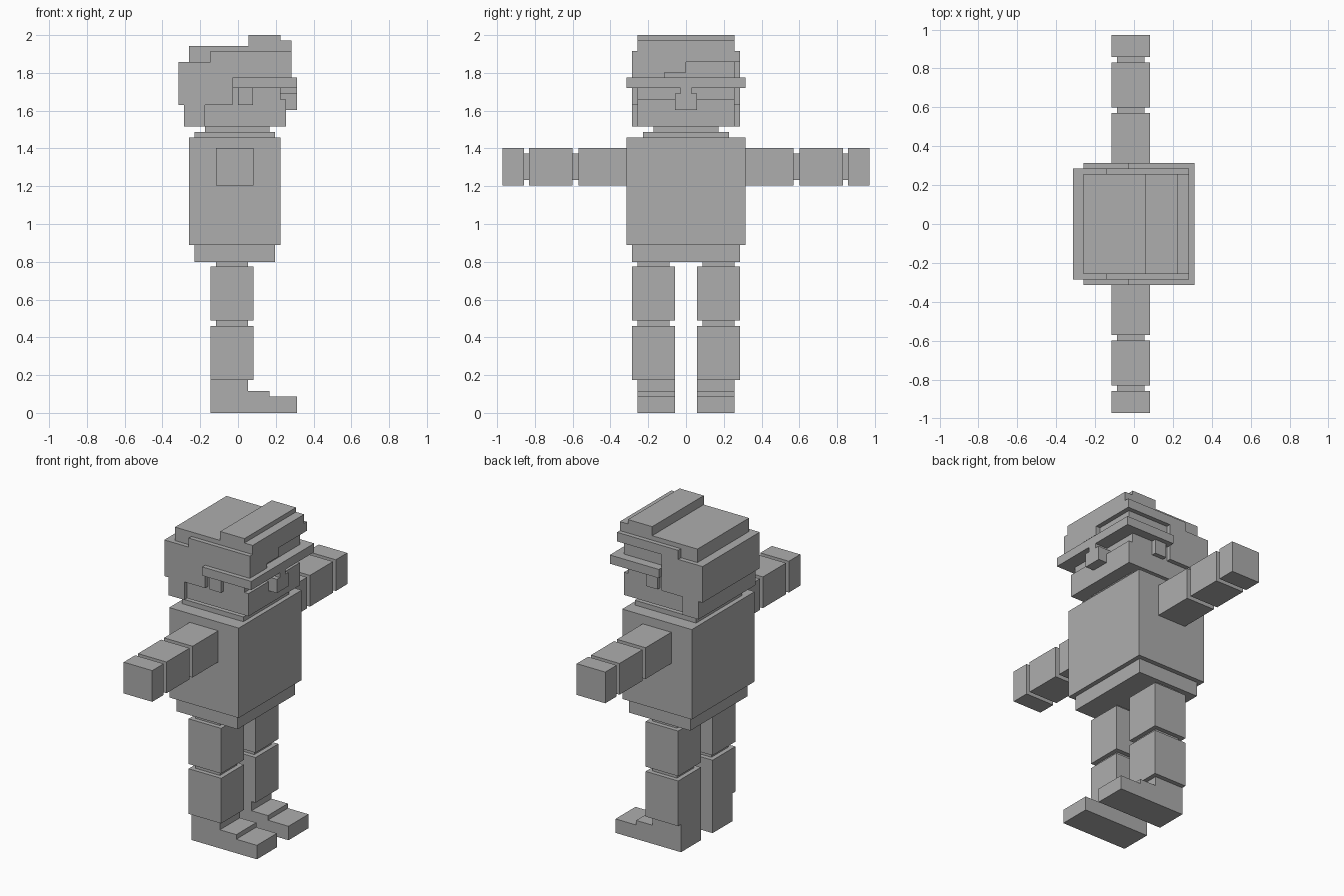
import bpy
import bmesh

if "Cube" in bpy.data.objects:
    bpy.data.objects.remove(bpy.data.objects["Cube"], do_unlink=True)

grey = bpy.data.materials.new("plain grey")
grey.use_nodes = True
grey.diffuse_color = (0.42, 0.42, 0.42, 1)
grey.node_tree.nodes["Principled BSDF"].inputs["Base Color"].default_value = (0.42, 0.42, 0.42, 1)


def box(name, x, y, z):
    """Box from the (low, high) range on each axis."""
    bm = bmesh.new()
    bmesh.ops.create_cube(bm, size=1)
    for v in bm.verts:
        v.co = [r[0] if c < 0 else r[1] for c, r in zip(v.co, (x, y, z))]
    mesh = bpy.data.meshes.new(name)
    bm.to_mesh(mesh)
    bm.free()
    mesh.materials.append(grey)
    obj = bpy.data.objects.new(name, mesh)
    bpy.context.collection.objects.link(obj)
    return obj


def centred(name, x, half, z):
    return box(name, x, (-half, half), z)


def pair(name, x, y, z):
    box(name + "_a", x, y, z)
    box(name + "_b", x, (-y[1], -y[0]), z)


# Body
centred("torso", (-0.26, 0.225), 0.314, (0.89, 1.457))
centred("hips", (-0.23, 0.197), 0.285, (0.80, 0.89))
centred("collar", (-0.23, 0.197), 0.228, (1.457, 1.487))
centred("neck", (-0.175, 0.168), 0.172, (1.487, 1.517))

# Arms, stretched to both sides
arm_x, arm_z = (-0.117, 0.082), (1.205, 1.402)
for part, y in (("upper_arm", (0.314, 0.57)), ("forearm", (0.6, 0.83)), ("hand", (0.858, 0.972))):
    pair(part, arm_x, y, arm_z)
for part, y in (("elbow", (0.57, 0.6)), ("wrist", (0.83, 0.858))):
    pair(part, (-0.088, 0.054), y, (1.233, 1.374))

# Legs
leg_x, leg_y = (-0.145, 0.082), (0.058, 0.285)
pair("thigh", leg_x, leg_y, (0.49, 0.775))
pair("shin", leg_x, leg_y, (0.175, 0.46))
for part, z in (("hip_joint", (0.775, 0.80)), ("knee", (0.46, 0.49))):
    pair(part, (-0.117, 0.054), (0.087, 0.257), z)

# Stepped feet
foot_y = (0.058, 0.257)
pair("ankle", (-0.145, 0.054), foot_y, (0, 0.175))
pair("instep", (0.054, 0.168), foot_y, (0, 0.117))
pair("toe", (0.168, 0.312), foot_y, (0, 0.088))

# Face, with the eye band set back
centred("lower_face", (-0.26, 0.253), 0.257, (1.517, 1.66))
centred("eye_band", (-0.26, 0.225), 0.257, (1.66, 1.72))
centred("forehead", (-0.26, 0.253), 0.257, (1.72, 1.86))
centred("nose", (0.25, 0.312), 0.058, (1.603, 1.66))
pair("ear", (0, 0.08), (0.25, 0.285), (1.63, 1.72))

# Glasses
centred("glasses_band", (-0.03, 0.312), 0.314, (1.72, 1.775))
centred("glasses_bridge", (0.22, 0.312), 0.028, (1.66, 1.72))
centred("glasses_nose_pads", (0.22, 0.312), 0.058, (1.66, 1.69))

# Hair at the back and sides
centred("nape_hair", (-0.287, -0.175), 0.285, (1.517, 1.63))
centred("back_hair", (-0.315, -0.03), 0.285, (1.63, 1.858))
box("side_hair", (-0.03, 0.253), (-0.285, -0.25), (1.775, 1.858))

# Uneven fringe
centred("hair_band", (-0.145, 0.282), 0.285, (1.858, 1.915))
box("long_fringe", (0.25, 0.282), (-0.285, -0.115), (1.775, 1.858))
box("short_fringe", (0.25, 0.282), (-0.115, 0), (1.803, 1.858))

# Stepped hair on top
for part, x, top in (("crown", (-0.26, 0.056), 1.943), ("quiff", (0.056, 0.225), 2.0),
                     ("quiff_front", (0.225, 0.282), 1.972)):
    centred(part, x, 0.257, (1.858, top))
